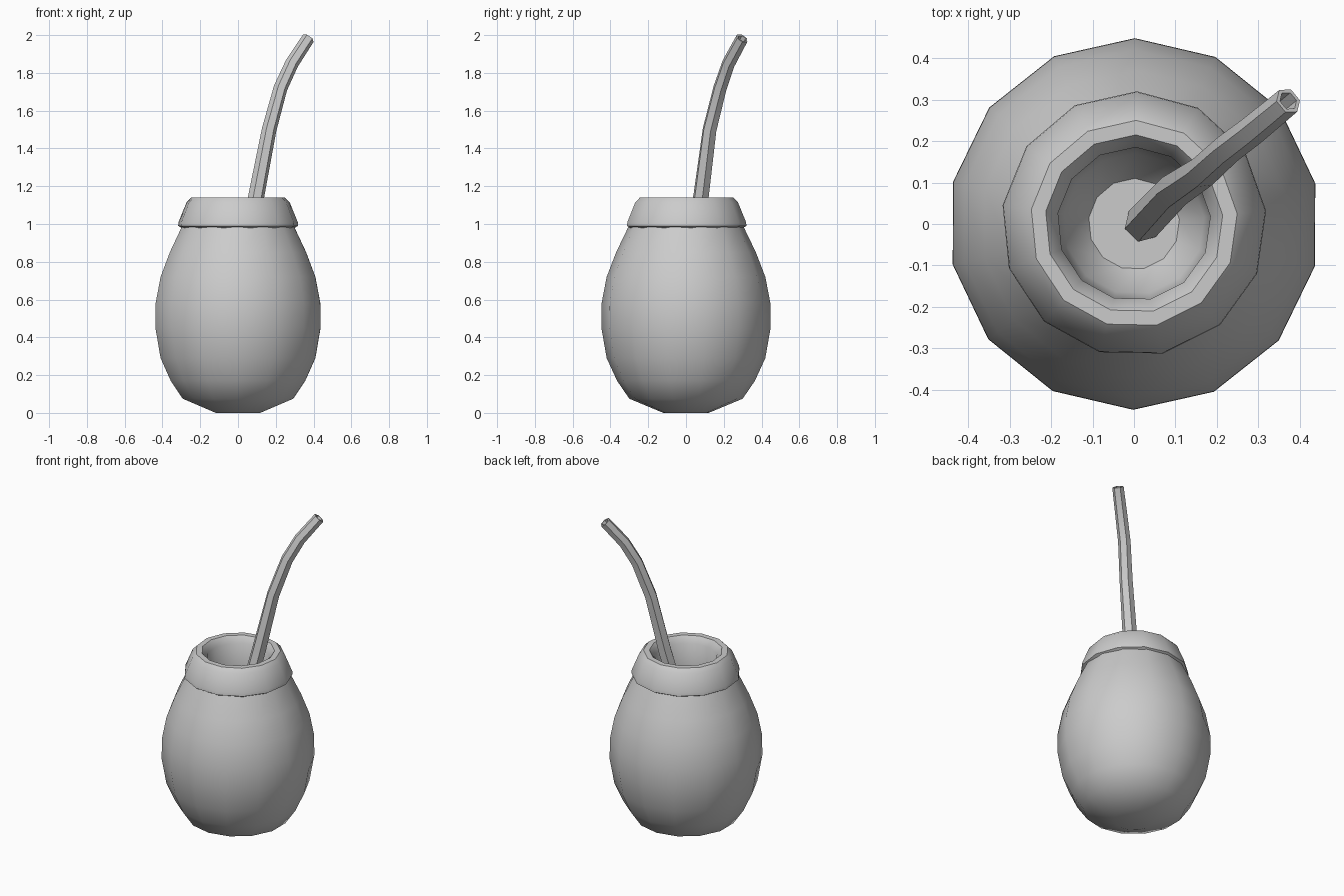
import bpy, bmesh, math
from mathutils import Vector

cube = bpy.data.objects.get("Cube")
if cube:
    bpy.data.objects.remove(cube, do_unlink=True)

grey = bpy.data.materials.new("plain_grey")
grey.use_nodes = True
colour = (0.6, 0.6, 0.6, 1)
grey.diffuse_color = colour
grey.node_tree.nodes["Principled BSDF"].inputs["Base Color"].default_value = colour


def skin(name, rings, angle, cap_start=True, cap_end=True):
    """Join equal rings of points into a smooth shaded tube."""
    bm = bmesh.new()
    loops = [[bm.verts.new(p) for p in ring] for ring in rings]
    n = len(loops[0])
    for low, high in zip(loops, loops[1:]):
        for i in range(n):
            j = (i + 1) % n
            bm.faces.new((low[i], low[j], high[j], high[i]))
    if cap_start:
        bm.faces.new(loops[0][::-1])
    if cap_end:
        bm.faces.new(loops[-1])
    bmesh.ops.recalc_face_normals(bm, faces=bm.faces)
    mesh = bpy.data.meshes.new(name)
    bm.to_mesh(mesh)
    bm.free()
    mesh.materials.append(grey)
    obj = bpy.data.objects.new(name, mesh)
    bpy.context.collection.objects.link(obj)
    bpy.ops.object.select_all(action='DESELECT')
    obj.select_set(True)
    bpy.context.view_layer.objects.active = obj
    bpy.ops.object.shade_smooth_by_angle(angle=math.radians(angle))
    return obj


def turned(profile, sides, turn=0.0):
    """Rings of a lathe profile given as (radius, height)."""
    return [[(r * math.cos(turn + math.tau * i / sides),
              r * math.sin(turn + math.tau * i / sides), z)
             for i in range(sides)] for r, z in profile]


# Gourd: rounded, slightly egg-shaped outer shell
body = [(0.12, 0.0), (0.30, 0.075), (0.365, 0.17), (0.42, 0.29),
        (0.448, 0.45), (0.447, 0.58), (0.42, 0.72), (0.37, 0.85),
        (0.305, 0.985)]
skin("gourd_body", turned(body, 14, 0.22), 40, cap_end=False)

# Collar, lip and hollow inside in one lathe
collar = [(0.295, 0.975), (0.32, 0.99), (0.318, 1.01), (0.275, 1.115),
          (0.25, 1.14), (0.215, 1.14), (0.185, 1.10), (0.185, 0.95),
          (0.17, 0.80), (0.11, 0.72)]
skin("collar_and_hollow", turned(collar, 13, 0.1), 40, cap_start=False)

# Drinking straw: six-sided tube following a bent path, hollow at the tip
path = [Vector(p) for p in ((0.02, 0.0, 0.73), (0.097, 0.08, 1.15),
                            (0.165, 0.125, 1.5), (0.225, 0.18, 1.72),
                            (0.285, 0.225, 1.85), (0.372, 0.297, 1.983))]
radii = [0.045, 0.043, 0.039, 0.037, 0.036, 0.034]


def tube_ring(centre, direction, radius):
    side = direction.cross(Vector((0, 0, 1))).normalized()
    up = side.cross(direction).normalized()
    return [centre + radius * (math.cos(math.tau * i / 6) * side
                               + math.sin(math.tau * i / 6) * up)
            for i in range(6)]


rings = []
for k, centre in enumerate(path):
    ahead = path[min(k + 1, len(path) - 1)]
    behind = path[max(k - 1, 0)]
    direction = (ahead - behind).normalized()
    rings.append(tube_ring(centre, direction, radii[k]))
rings.append(tube_ring(path[-1], direction, 0.024))
rings.append(tube_ring(path[-1] - 0.05 * direction, direction, 0.024))
skin("drinking_straw", rings, 35)
